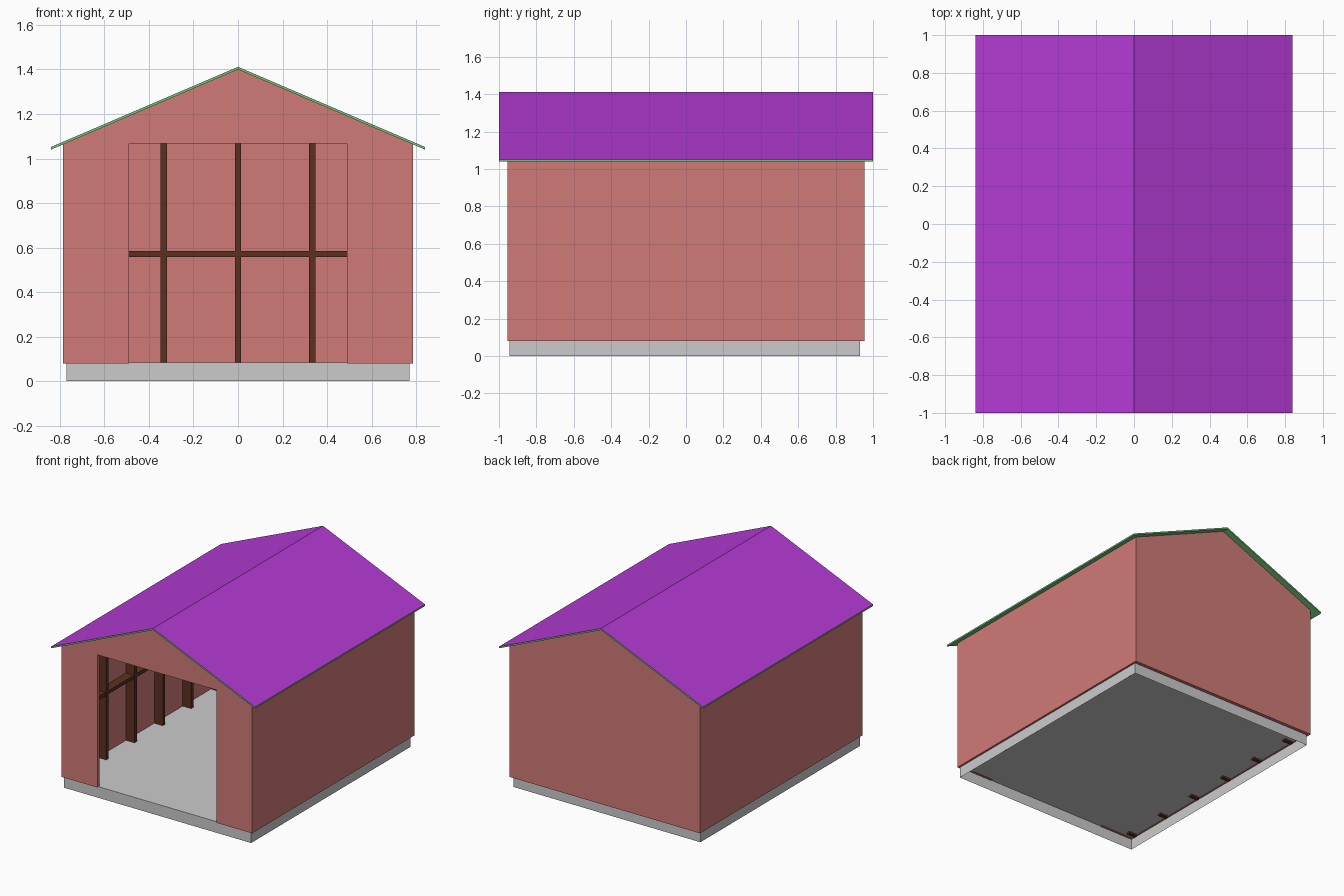
import bpy, bmesh
from mathutils import Matrix, Vector

if "Cube" in bpy.data.objects:
    bpy.data.objects.remove(bpy.data.objects["Cube"])


def material(name, rgb):
    m = bpy.data.materials.new(name)
    m.diffuse_color = (*rgb, 1)
    m.use_nodes = True
    m.node_tree.nodes["Principled BSDF"].inputs["Base Color"].default_value = m.diffuse_color
    return m


RED = material("red_siding", (0.63, 0.198, 0.19))
PURPLE = material("purple_shingle", (0.46, 0.043, 0.67))
GREEN = material("green_trim", (0.17, 0.53, 0.18))
WOOD = material("dark_wood", (0.107, 0.030, 0.0146))


def finish(name, bm, *mats):
    me = bpy.data.meshes.new(name)
    bm.to_mesh(me)
    bm.free()
    ob = bpy.data.objects.new(name, me)
    bpy.context.collection.objects.link(ob)
    for m in mats:
        me.materials.append(m)
    return ob


def prism(profile, y0, y1):
    """Extrude an x-z outline along y."""
    bm = bmesh.new()
    face = bm.faces.new([bm.verts.new((x, y0, z)) for x, z in profile])
    ext = bmesh.ops.extrude_face_region(bm, geom=[face])
    moved = [v for v in ext["geom"] if isinstance(v, bmesh.types.BMVert)]
    bmesh.ops.translate(bm, verts=moved, vec=(0, y1 - y0, 0))
    bmesh.ops.recalc_face_normals(bm, faces=bm.faces[:])
    return bm


def box(bm, lo, hi):
    lo, hi = Vector(lo), Vector(hi)
    mat = Matrix.Translation((lo + hi) / 2) @ Matrix.Diagonal((*(hi - lo), 1))
    bmesh.ops.create_cube(bm, size=1, matrix=mat)


def mirror_x(half):
    """Complete a right-half outline with its left side."""
    return half + [(-x, z) for x, z in reversed(half) if x > 0]


SLOPE = 0.4286
W, D, T = 0.785, 0.955, 0.025     # wall half width, half depth, thickness
BASE, FLOOR = 0.08, 0.083


def under_roof(x):
    return 1.40 - SLOPE * abs(x)


# Foundation: open-bottomed shell with the floor as its top
bm = bmesh.new()
box(bm, (-0.77, -0.945, 0), (0.77, 0.93, FLOOR))
bmesh.ops.delete(bm, geom=[f for f in bm.faces if f.normal.z < -0.5], context='FACES')
finish("foundation", bm)

# Front wall with the wide doorway
apex, eave = (0, under_roof(0)), (W, under_roof(W))
front = mirror_x([apex, eave, (W, BASE), (0.49, BASE), (0.49, 1.068)])
finish("front_wall", prism(front, -D, -D + T), RED)

# Back gable wall
back = mirror_x([apex, eave, (W, BASE)])
finish("back_wall", prism(back, D - T, D), RED)

# Side walls
for side, s in (("left", -1), ("right", 1)):
    xi = W - T
    outline = [(s * W, BASE), (s * W, under_roof(W)), (s * xi, under_roof(xi)), (s * xi, BASE)]
    finish(side + "_wall", prism(outline, -D + T, D - T), RED)

# Roof: purple top, green edges and underside
roof = mirror_x([(0, 1.412), (0.84, 1.052), (0.84, 1.04)])
roof.insert(3, (0, 1.40))
bm = prism(roof, -1, 1)
bm.normal_update()
for f in bm.faces:
    f.material_index = 0 if f.normal.z > 0.5 else 1
finish("roof", bm, PURPLE, GREEN)

# Inside framing: studs and a middle rail along both sides
S, DEPTH, STEP = 0.014, 0.07, 1 / 3
RAIL = (0.558, 0.584)
for side, s in (("left", -1), ("right", 1)):
    bm = bmesh.new()
    xa, xb = sorted((s * (W - T), s * (W - T - DEPTH)))
    for i in range(6):
        y = -0.885 + i * STEP
        box(bm, (xa, y - S, 0.07), (xb, y + S, under_roof(W - T)))
    xa, xb = sorted((s * (W - T), s * (W - T - DEPTH + 0.005)))
    box(bm, (xa, -D + T, RAIL[0]), (xb, D - T, RAIL[1]))
    finish(side + "_framing", bm, WOOD)

# Inside framing of the back wall, studs rising into the gable
bm = bmesh.new()
for i in range(-2, 3):
    x = i * STEP
    box(bm, (x - S, D - T - DEPTH, FLOOR), (x + S, D - T, under_roof(abs(x) + S)))
box(bm, (-W + T, D - T - DEPTH + 0.005, RAIL[0]), (W - T, D - T, RAIL[1]))
finish("back_framing", bm, WOOD)
